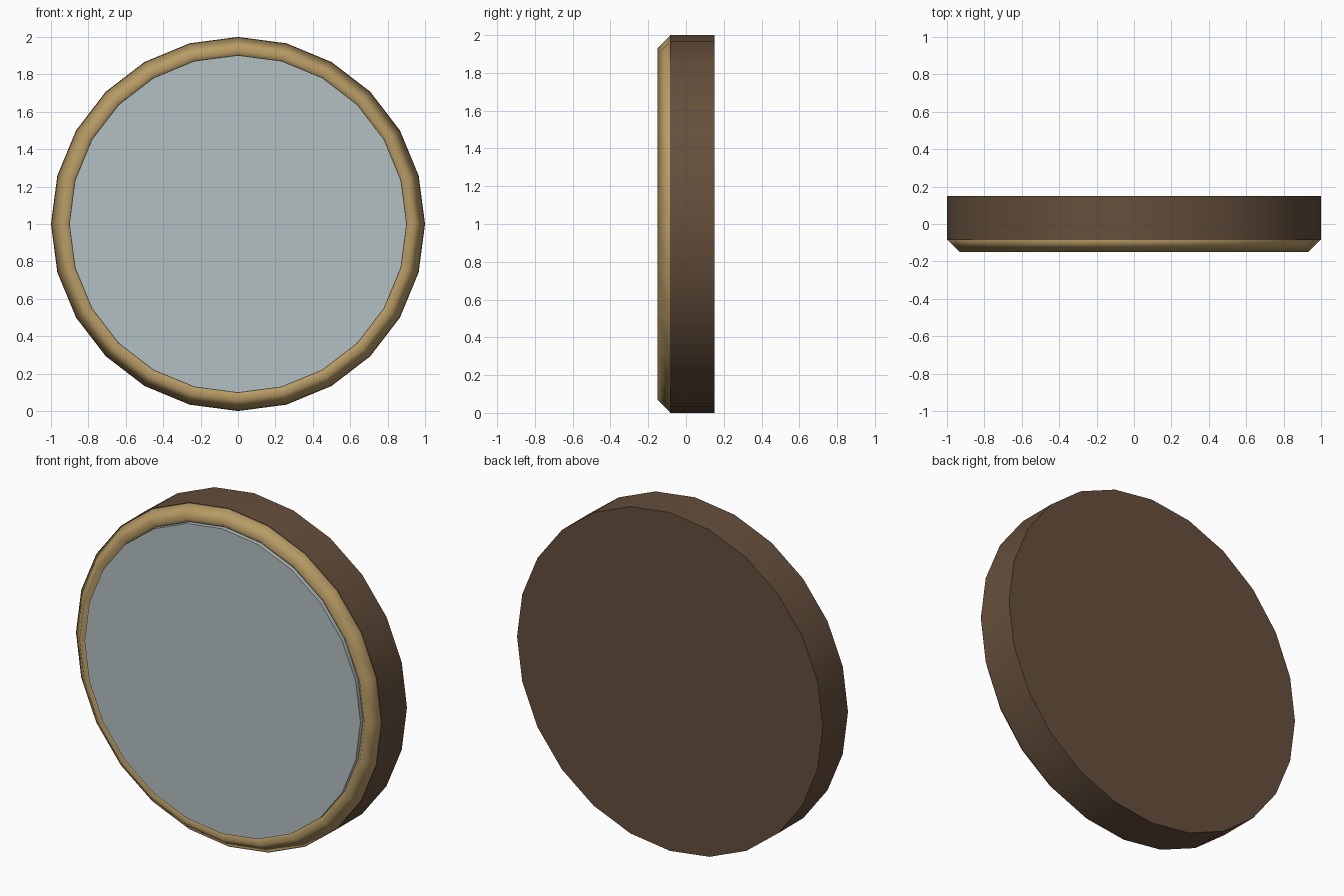
import bpy
from math import pi, radians

if "Cube" in bpy.data.objects:
    bpy.data.objects.remove(bpy.data.objects["Cube"])

SIDES = 24


def finish(name, color, angle):
    obj = bpy.context.object
    obj.name = name
    mat = bpy.data.materials.new(name + "_color")
    mat.diffuse_color = (*color, 1)
    mat.use_nodes = True
    mat.node_tree.nodes["Principled BSDF"].inputs["Base Color"].default_value = mat.diffuse_color
    obj.data.materials.append(mat)
    bpy.ops.object.transform_apply(location=False, rotation=True, scale=True)
    bpy.ops.object.shade_smooth_by_angle(angle=angle)


def disc(name, radius, front, back, color):
    bpy.ops.mesh.primitive_cylinder_add(
        vertices=SIDES, radius=radius, depth=back - front,
        location=(0, (front + back) / 2, 1), rotation=(pi / 2, 0, 0))
    finish(name, color, radians(30))


# Round body
disc("body", 1.0, -0.085, 0.15, (0.13, 0.078, 0.045))

# Face plate, standing slightly proud of the inside of the rim
disc("face_plate", 0.902, -0.145, -0.05, (0.45, 0.53, 0.55))

# Rim: a ring with a four-sided cross-section, smooth all over
bpy.ops.mesh.primitive_torus_add(
    major_segments=SIDES, minor_segments=4, major_radius=0.932,
    minor_radius=0.065, location=(0, -0.085, 1), rotation=(pi / 2, 0, 0))
finish("rim", (0.48, 0.33, 0.13), pi)
